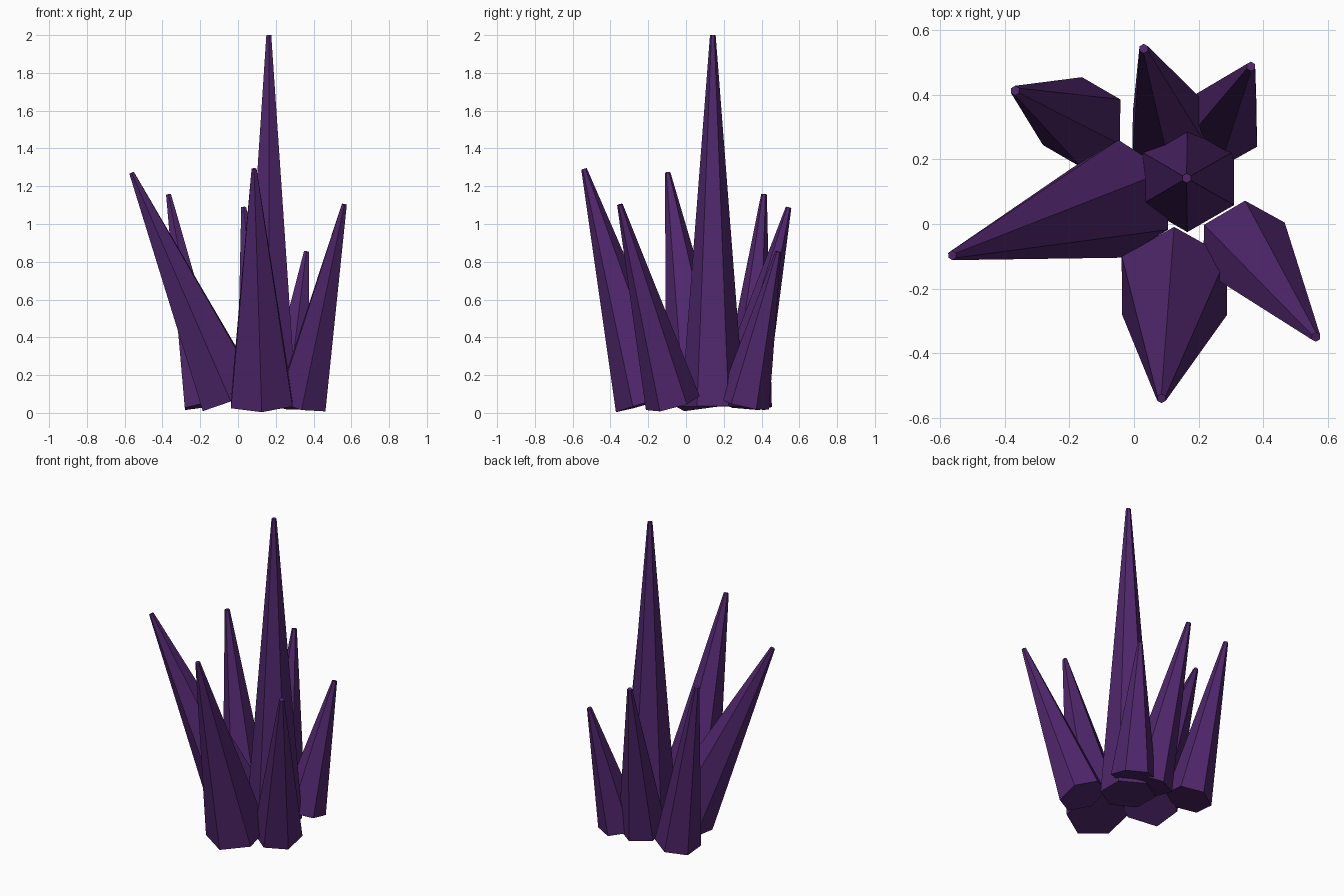
import bpy
from mathutils import Vector

if "Cube" in bpy.data.objects:
    bpy.data.objects.remove(bpy.data.objects["Cube"])

mat = bpy.data.materials.new("dark_purple")
mat.diffuse_color = (0.08, 0.02, 0.15, 1)
mat.use_nodes = True
mat.node_tree.nodes["Principled BSDF"].inputs["Base Color"].default_value = mat.diffuse_color


def crystal(name, base, tip, radius, tip_radius=0.015):
    """Six-sided tapered spike running from base centre to tip centre."""
    base, tip = Vector(base), Vector(tip)
    axis = tip - base
    bpy.ops.mesh.primitive_cone_add(vertices=6, radius1=radius, radius2=tip_radius,
                                    depth=axis.length, location=(base + tip) / 2)
    ob = bpy.context.object
    ob.name = name
    ob.rotation_euler = Vector((0, 0, 1)).rotation_difference(axis).to_euler()
    ob.data.materials.append(mat)


# name, base centre, tip centre, base radius
crystals = [
    ("centre_crystal", (0.165, 0.142, 0.035), (0.163, 0.142, 2.0), 0.167),
    ("front_crystal", (0.125, -0.19, 0.055), (0.085, -0.54, 1.292), 0.188),
    ("front_right_crystal", (0.34, -0.07, 0.052), (0.563, -0.35, 1.103), 0.147),
    ("left_crystal", (-0.043, 0.078, 0.085), (-0.563, -0.097, 1.27), 0.184),
    ("back_left_crystal", (-0.162, 0.315, 0.043), (-0.368, 0.413, 1.157), 0.140),
    ("back_crystal", (0.12, 0.28, 0.05), (0.03, 0.543, 1.088), 0.144),
    ("back_right_crystal", (0.263, 0.307, 0.047), (0.362, 0.488, 0.853), 0.136),
]
for c in crystals:
    crystal(*c)
